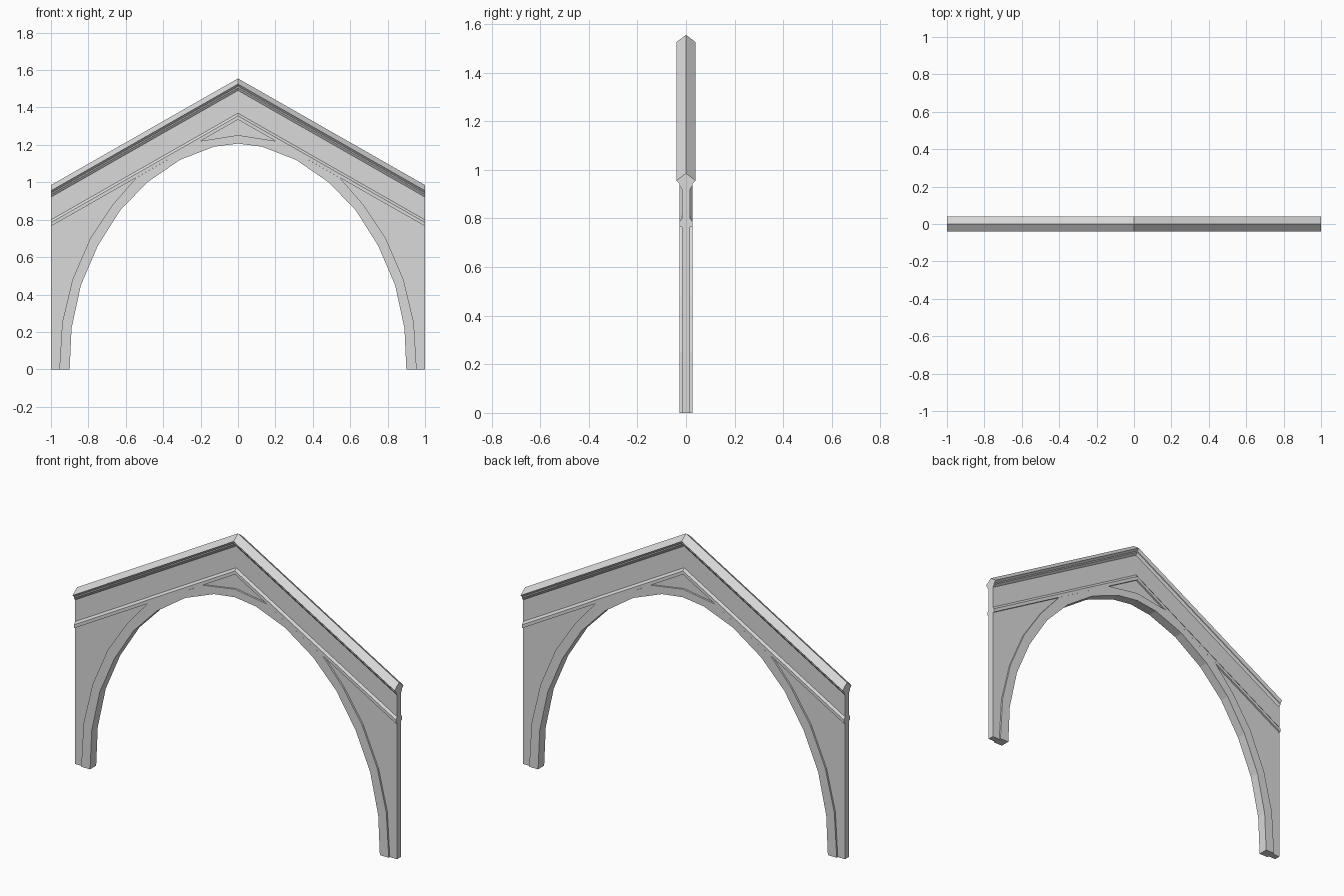
import bpy
import bmesh

cube = bpy.data.objects.get("Cube")
if cube:
    bpy.data.objects.remove(cube, do_unlink=True)

# Single pale grey stone colour
stone = bpy.data.materials.new("pale grey stone")
stone.use_nodes = True
stone.diffuse_color = (0.7, 0.7, 0.7, 1)
stone.node_tree.nodes["Principled BSDF"].inputs["Base Color"].default_value = stone.diffuse_color

RISE = 0.57    # gable height over the half width


def finish(name, bm):
    bmesh.ops.recalc_face_normals(bm, faces=bm.faces)
    mesh = bpy.data.meshes.new(name)
    bm.to_mesh(mesh)
    bm.free()
    mesh.materials.append(stone)
    obj = bpy.data.objects.new(name, mesh)
    bpy.context.collection.objects.link(obj)
    return obj


def mirrored(half):
    """Complete a right-hand path that ends on the centre line."""
    return half + [(-x, z) for x, z in reversed(half[:-1])]


def slab(name, outline, half_depth):
    """Extrude a front outline symmetrically in depth."""
    bm = bmesh.new()
    face = bm.faces.new([bm.verts.new((x, -half_depth, z)) for x, z in outline])
    out = bmesh.ops.extrude_face_region(bm, geom=[face])
    verts = [v for v in out["geom"] if isinstance(v, bmesh.types.BMVert)]
    bmesh.ops.translate(bm, verts=verts, vec=(0, 2 * half_depth, 0))
    return finish(name, bm)


def gable_moulding(name, half_profile):
    """Sweep a mirrored (depth, height) profile up and over the gable."""
    profile = half_profile + [(-y, z) for y, z in reversed(half_profile) if y > 0]
    bm = bmesh.new()
    rings = [[bm.verts.new((x, y, z + RISE * (1 - abs(x)))) for y, z in profile]
             for x in (-1, 0, 1)]
    count = len(profile)
    for a, b in zip(rings, rings[1:]):
        for i in range(count):
            j = (i + 1) % count
            bm.faces.new((a[i], a[j], b[j], b[i]))
    bm.faces.new(rings[0])
    bm.faces.new(rings[-1])
    return finish(name, bm)


# Edges of the arch, from the right foot to the crown
inner = mirrored([(0.9, 0), (0.89, 0.22), (0.84, 0.45), (0.75, 0.66), (0.63, 0.85),
                  (0.485, 1.0), (0.31, 1.12), (0.13, 1.19), (0, 1.207)])
outer = mirrored([(0.955, 0), (0.94, 0.25), (0.885, 0.48), (0.79, 0.7), (0.67, 0.88),
                  (0.545, 1.024), (0.2, 1.221), (0, 1.252)])

# Thin wall panel, its opening hidden inside the arch band
opening = [(x * 1.03, z * 1.012) for x, z in inner]
gable = mirrored([(1, 0), (1, 0.94), (0, 0.94 + RISE)])
slab("wall_panel", gable + opening[::-1], 0.017)

# Raised arch band
slab("arch_band", outer + inner[::-1], 0.027)

# Lower string moulding with a sloped top
gable_moulding("lower_moulding", [(0.015, 0.765), (0.027, 0.765), (0.027, 0.785), (0.015, 0.802)])

# Bed moulding and ridged coping
gable_moulding("bed_moulding", [(0.015, 0.918), (0.027, 0.935), (0.027, 0.955)])
gable_moulding("ridged_coping", [(0.027, 0.942), (0.04, 0.955), (0, 0.985)])
